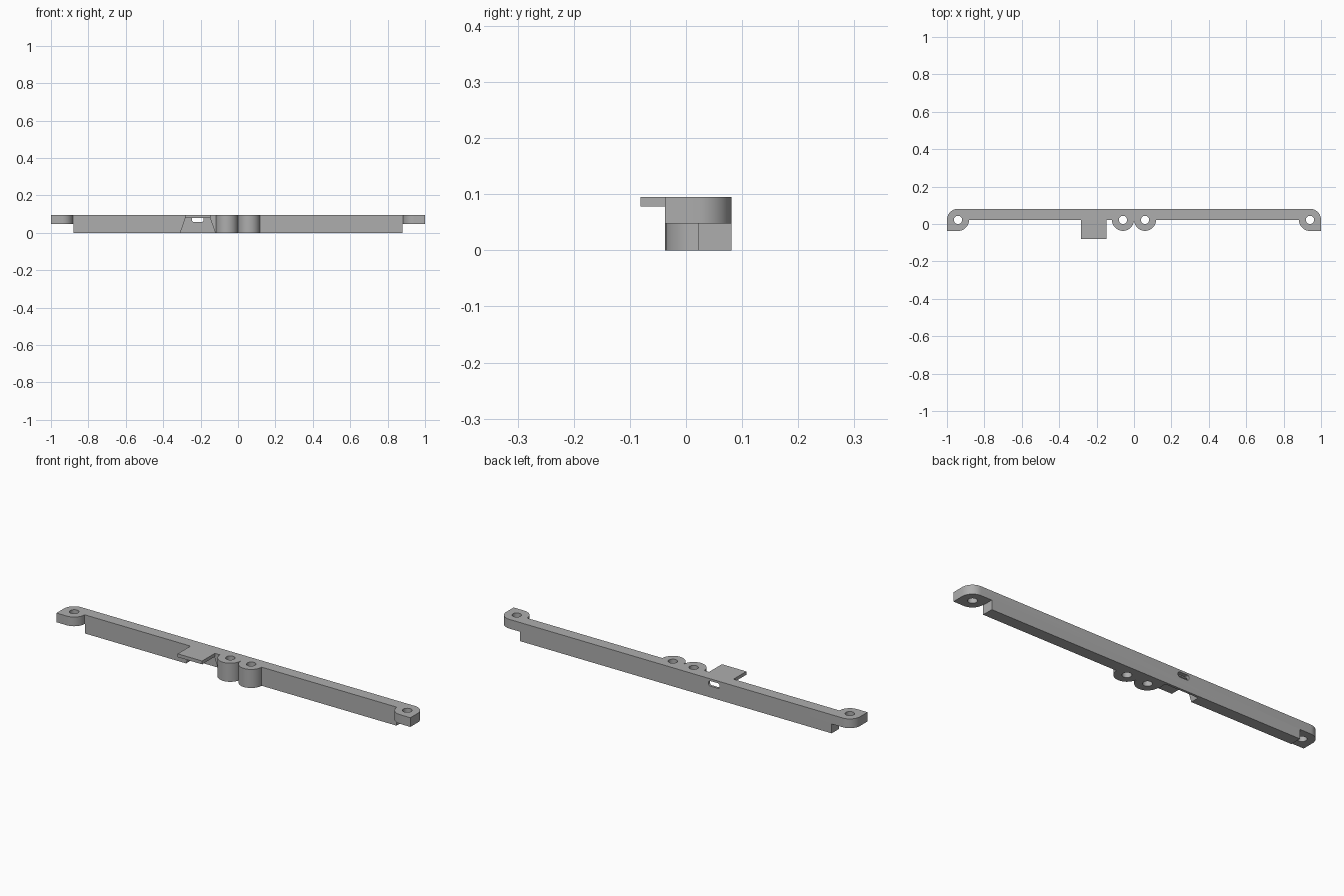
import bpy, bmesh
from math import cos, sin, radians, pi

if "Cube" in bpy.data.objects:
    bpy.data.objects.remove(bpy.data.objects["Cube"])

TOP, BACK, FACE, R = 0.095, 0.081, 0.022, 0.059   # heights, bar faces, lug radius
EAR_X, EAR_Z = 0.941, 0.048
TAB_X, TAB_Z = -0.215, 0.078

grey = bpy.data.materials.new("grey plastic")
grey.use_nodes = True
grey.diffuse_color = (0.42, 0.42, 0.42, 1)
grey.node_tree.nodes["Principled BSDF"].inputs["Base Color"].default_value = (0.42, 0.42, 0.42, 1)


def arc(cx, cy, r, a0, a1, n=14):
    angles = [radians(a0 + (a1 - a0) * i / n) for i in range(n + 1)]
    return [(cx + r * cos(a), cy + r * sin(a)) for a in angles]


def prism(name, points, lo, hi, axis="z"):
    """Extrude a 2D outline along z, or an (x, z) outline along y."""
    outline = []
    for p in points:
        if not outline or abs(p[0] - outline[-1][0]) + abs(p[1] - outline[-1][1]) > 1e-5:
            outline.append(p)
    place = (lambda p, d: (p[0], p[1], d)) if axis == "z" else (lambda p, d: (p[0], d, p[1]))
    bm = bmesh.new()
    low = [bm.verts.new(place(p, lo)) for p in outline]
    high = [bm.verts.new(place(p, hi)) for p in outline]
    bm.faces.new(low)
    bm.faces.new(high)
    for i in range(len(low)):
        j = (i + 1) % len(low)
        bm.faces.new((low[i], low[j], high[j], high[i]))
    bmesh.ops.recalc_face_normals(bm, faces=bm.faces)
    mesh = bpy.data.meshes.new(name)
    bm.to_mesh(mesh)
    bm.free()
    mesh.materials.append(grey)
    ob = bpy.data.objects.new(name, mesh)
    bpy.context.scene.collection.objects.link(ob)
    return ob


def rect(x0, x1, y0, y1):
    return [(x0, y0), (x1, y0), (x1, y1), (x0, y1)]


# Bar outline with end ears, connector tab and two screw bosses
w = 0.069
outline = [(-1, FACE - R)]
outline += arc(-EAR_X, FACE, R, -90, 0)
outline += [(TAB_X - w, FACE), (TAB_X - w, -BACK), (TAB_X + w, -BACK), (TAB_X + w, FACE)]
outline += arc(-R, FACE, R, 180, 360) + arc(R, FACE, R, 180, 360)
outline += arc(EAR_X, FACE, R, 180, 270) + [(1, FACE - R)]
outline += arc(EAR_X, FACE, R, 0, 90) + arc(-EAR_X, FACE, R, 90, 180)
bar = prism("mounting_bar", outline, 0, TOP)

cutters = []
# Screw holes
for x in (-EAR_X, -R, R, EAR_X):
    cutters.append(prism("hole_cutter", arc(x, FACE, 0.022, 0, 348.75, 31), -0.1, 0.2))
# Space under the ears
for s in (-1, 1):
    x0, x1 = sorted((s * 0.88, s * 1.1))
    cutters.append(prism("ear_cutter", rect(x0, x1, -0.2, 0.2), -0.1, EAR_Z))
# Space under the tab
cutters.append(prism("tab_cutter", rect(TAB_X - w - 0.01, TAB_X + w + 0.01, -0.2, FACE), -0.1, TAB_Z))
# Flared connector recess, leaving a thin back wall
recess = [(TAB_X - 0.097, -0.01), (TAB_X + 0.097, -0.01), (TAB_X + 0.066, TAB_Z), (TAB_X - 0.066, TAB_Z)]
cutters.append(prism("recess_cutter", recess, -0.05, 0.069, "y"))
# Rounded connector slot through the back wall
sx, r, zc, h = 0.021, 0.010, 0.071, 0.003
slot = []
for dx, dz, a in ((1, 1, 0), (-1, 1, 90), (-1, -1, 180), (1, -1, 270)):
    slot += arc(TAB_X + dx * sx, zc + dz * h, r, a, a + 90, 6)
cutters.append(prism("slot_cutter", slot, 0.06, 0.12, "y"))

for c in cutters:
    c.hide_render = True
    mod = bar.modifiers.new("cut", "BOOLEAN")
    mod.operation = "DIFFERENCE"
    mod.solver = "EXACT"
    mod.object = c

# Bake the cuts and drop the helpers
bpy.context.view_layer.update()
deps = bpy.context.evaluated_depsgraph_get()
cut_mesh = bpy.data.meshes.new_from_object(bar.evaluated_get(deps))
bar.modifiers.clear()
bar.data = cut_mesh
for c in cutters:
    bpy.data.objects.remove(c)

bpy.ops.object.select_all(action="DESELECT")
bar.select_set(True)
bpy.context.view_layer.objects.active = bar
bpy.ops.object.shade_smooth_by_angle(angle=pi / 6)
